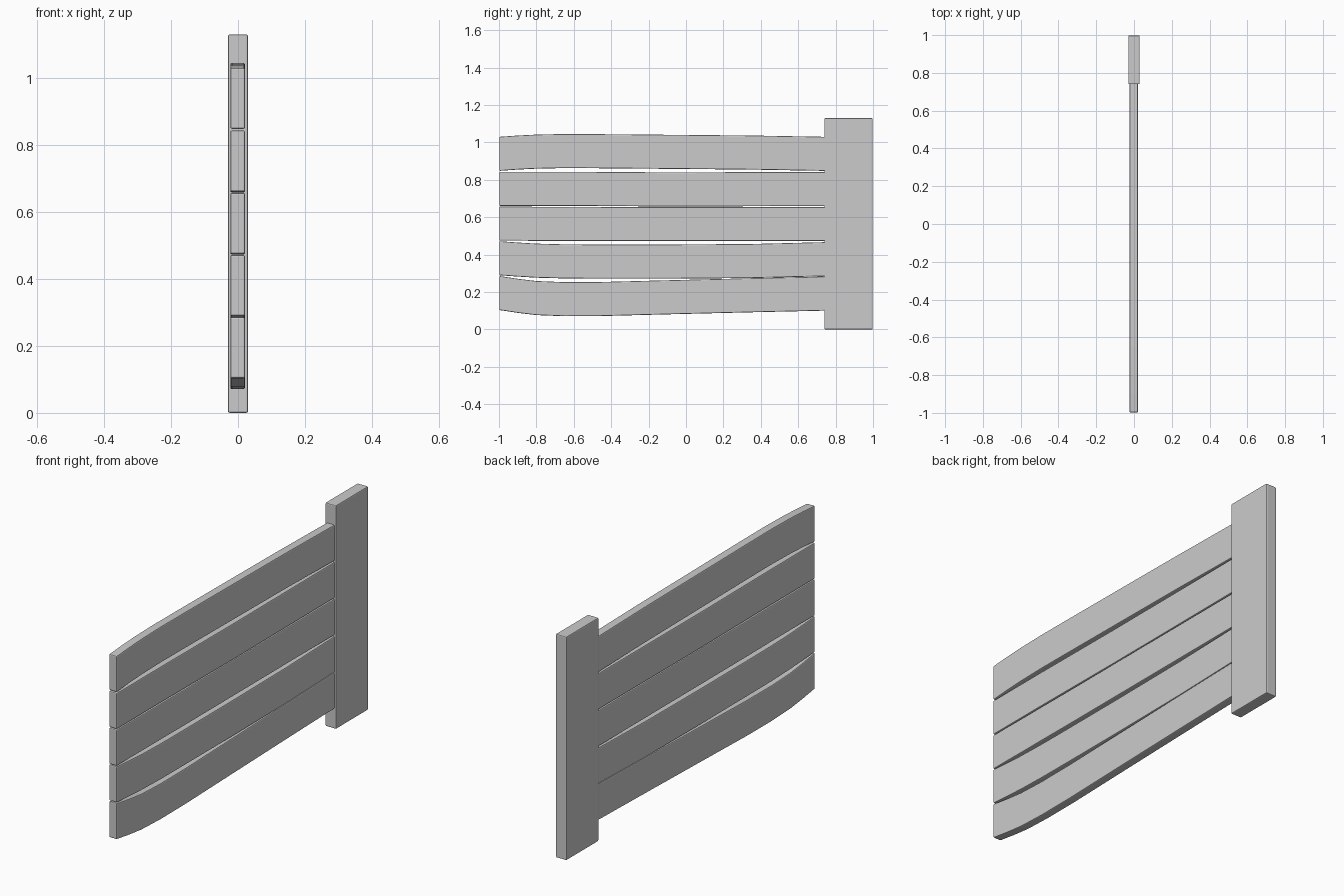
import bpy, bmesh

if "Cube" in bpy.data.objects:
    bpy.data.objects.remove(bpy.data.objects["Cube"])

STATIONS = [-0.998, -0.90, -0.80, -0.65, -0.45, -0.10, 0.35, 0.75]


def finish(name, bm, bevel):
    bmesh.ops.recalc_face_normals(bm, faces=bm.faces)
    mesh = bpy.data.meshes.new(name)
    bm.to_mesh(mesh)
    bm.free()
    ob = bpy.data.objects.new(name, mesh)
    bpy.context.collection.objects.link(ob)
    mod = ob.modifiers.new("worn_edges", 'BEVEL')
    mod.width = bevel
    mod.segments = 2
    mod.limit_method = 'ANGLE'
    mod.angle_limit = 0.9
    return ob


def plank(name, bottoms, height=0.182, x0=-0.023, x1=0.021):
    # Sweep a rectangular section along the warped centre line
    bm = bmesh.new()
    rings = []
    for y, z in zip(STATIONS, bottoms):
        corners = [(x0, z), (x1, z), (x1, z + height), (x0, z + height)]
        rings.append([bm.verts.new((x, y, h)) for x, h in corners])
    for a, b in zip(rings, rings[1:]):
        for i in range(4):
            j = (i + 1) % 4
            bm.faces.new((a[i], a[j], b[j], b[i]))
    bm.faces.new(rings[0])
    bm.faces.new(rings[-1])
    return finish(name, bm, 0.005)


# Upright post
bm = bmesh.new()
bmesh.ops.create_cube(bm, size=1)
for v in bm.verts:
    v.co = (v.co.x * 0.06, 0.869 + v.co.y * 0.258, 0.565 + v.co.z * 1.13)
finish("post", bm, 0.005)

# Five slightly warped planks, bottom to top (underside heights per station)
plank("plank_1", [0.104, 0.089, 0.077, 0.071, 0.072, 0.081, 0.092, 0.101])
plank("plank_2", [0.290, 0.283, 0.277, 0.273, 0.272, 0.272, 0.275, 0.285])
plank("plank_3", [0.475, 0.475, 0.474, 0.474, 0.473, 0.473, 0.473, 0.473])
plank("plank_4", [0.661, 0.661, 0.661, 0.661, 0.660, 0.658, 0.659, 0.660])
plank("plank_5", [0.848, 0.855, 0.860, 0.863, 0.862, 0.859, 0.855, 0.848])
